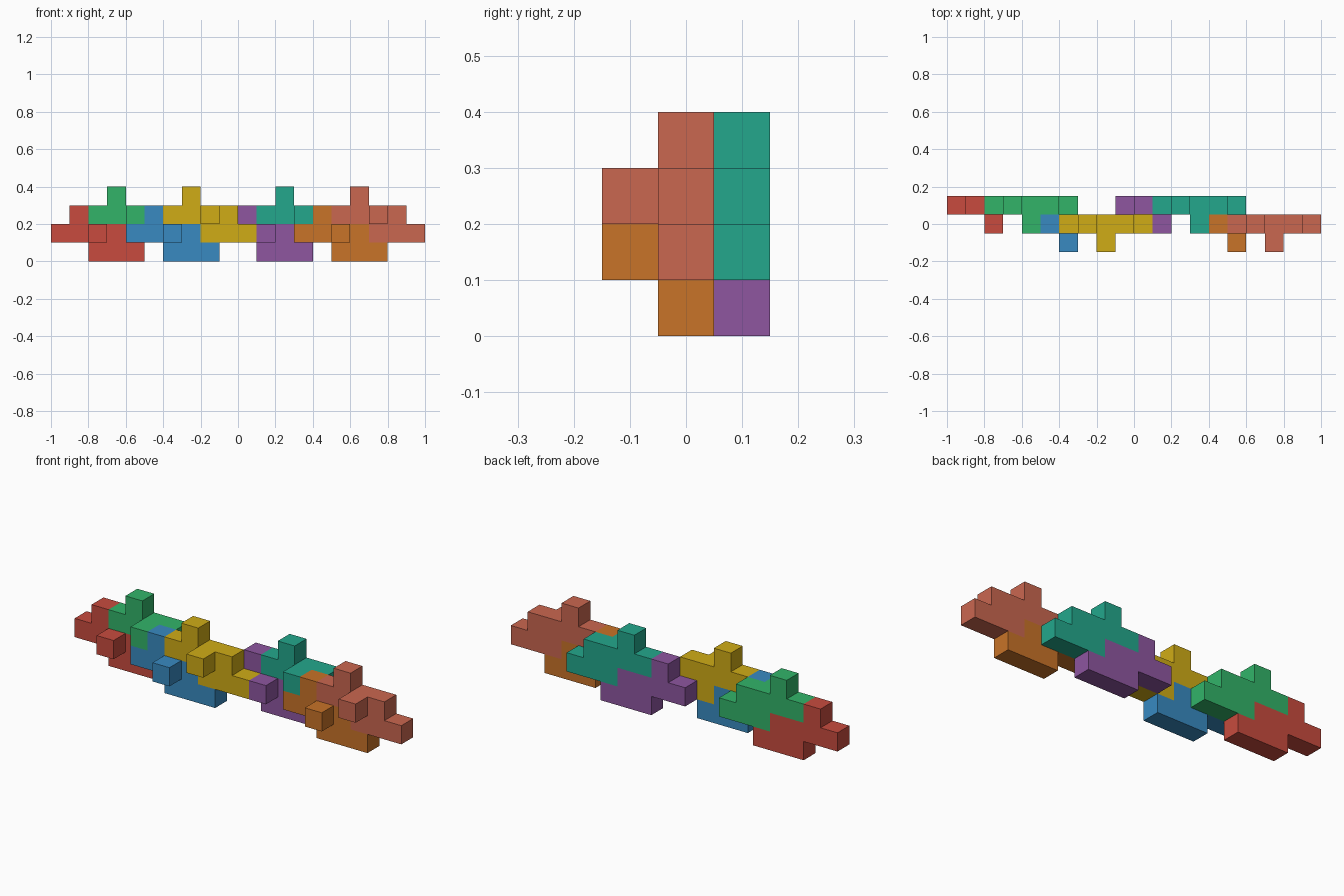
import bpy, bmesh
from mathutils import Vector

if "Cube" in bpy.data.objects:
    bpy.data.objects.remove(bpy.data.objects["Cube"])

U = 0.1  # cube size

# One interlocking piece: (x, y, z) cells, a stepped slab with a stud on its front
PIECE = ([(x, 0, 1) for x in range(4)] + [(x, 0, 0) for x in range(2, 5)]
         + [(1, 0, 2), (2, -1, 1)])


def srgb(r, g, b):
    return [((c / 255 + 0.055) / 1.055) ** 2.4 for c in (r, g, b)] + [1.0]


def piece(name, offset, color):
    """Outer skin of the cell cluster, placed at a whole-cell offset."""
    bm = bmesh.new()
    cells = set(PIECE)
    for cell in PIECE:
        centre = Vector(cell) + Vector((0.5, 0.5, 0.5))
        for axis in range(3):
            for sign in (-1, 1):
                n = Vector((0, 0, 0))
                n[axis] = sign
                if tuple(int(a + b) for a, b in zip(cell, n)) in cells:
                    continue
                u = Vector((0, 0, 0))
                u[(axis + 1) % 3] = 0.5
                v = n.cross(u)
                c = centre + n * 0.5
                bm.faces.new([bm.verts.new((c + a * u + b * v + Vector(offset)) * U)
                              for a, b in ((-1, -1), (1, -1), (1, 1), (-1, 1))])
    bmesh.ops.remove_doubles(bm, verts=bm.verts, dist=0.001)
    # merge cell faces into large flat faces
    bmesh.ops.dissolve_limit(bm, angle_limit=0.01, verts=bm.verts, edges=bm.edges)
    bmesh.ops.recalc_face_normals(bm, faces=bm.faces)
    mesh = bpy.data.meshes.new(name)
    bm.to_mesh(mesh)
    bm.free()
    mat = bpy.data.materials.new(name + "_color")
    mat.diffuse_color = srgb(*color)
    mat.use_nodes = True
    mat.node_tree.nodes["Principled BSDF"].inputs["Base Color"].default_value = mat.diffuse_color
    mesh.materials.append(mat)
    bpy.context.collection.objects.link(bpy.data.objects.new(name, mesh))


# Pairs along the row: start cell, slab row in y, lower and upper piece
PAIRS = [
    (-10, 0.5, ("red", (200, 75, 62)), ("green", (50, 180, 105))),
    (-6, -0.5, ("blue", (56, 138, 193)), ("yellow", (208, 172, 22))),
    (-1, 0.5, ("purple", (142, 86, 160)), ("teal", (35, 167, 140))),
    (3, -0.5, ("orange", (200, 115, 40)), ("coral", (202, 103, 80))),
]
for x, y, lower, upper in PAIRS:
    piece(lower[0] + "_lower_piece", (x, y, 0), lower[1])
    # upper piece is the same shape, two cells along and one up
    piece(upper[0] + "_upper_piece", (x + 2, y, 1), upper[1])
